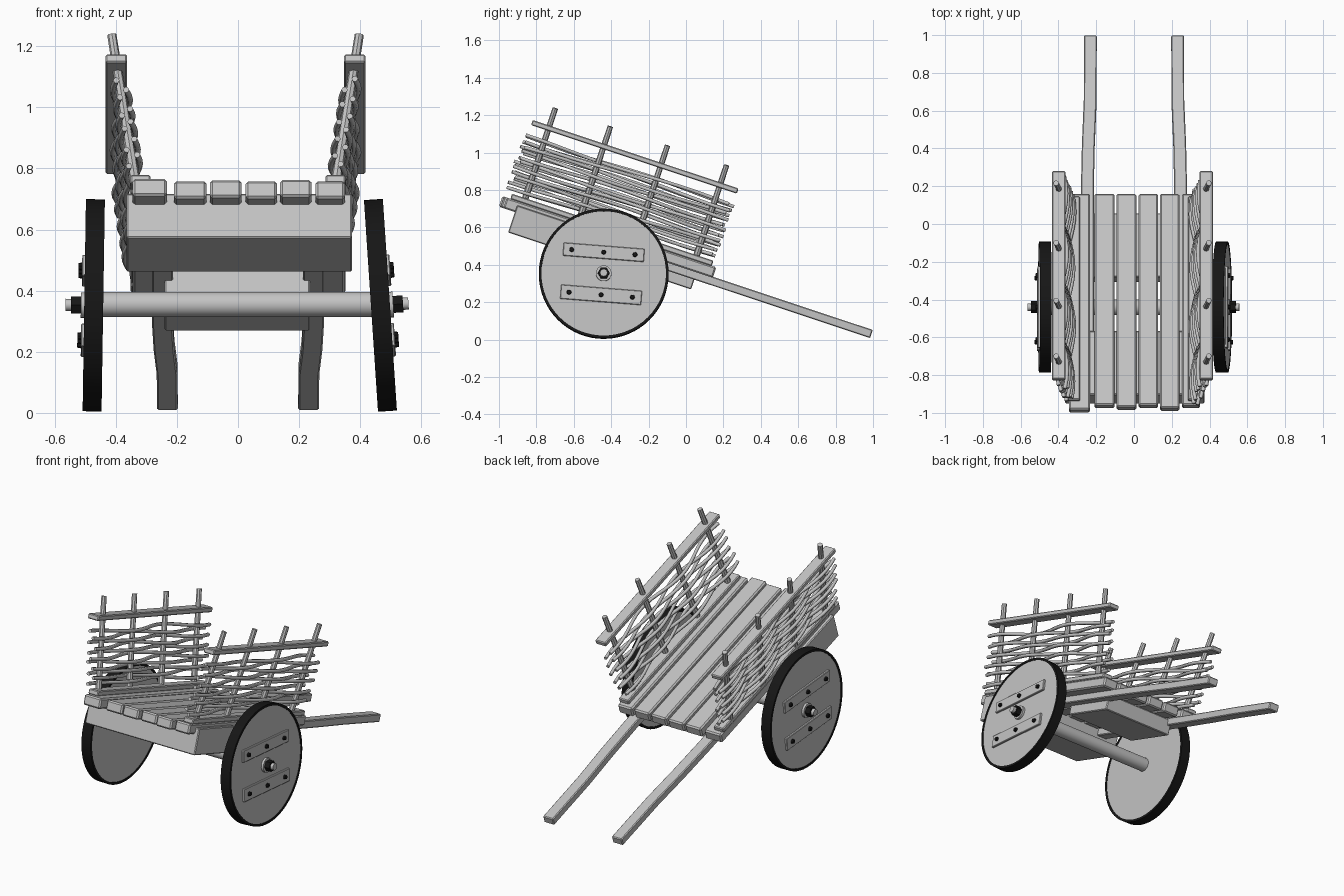
import bpy, bmesh, math, random
from mathutils import Matrix, Vector

random.seed(4)
if "Cube" in bpy.data.objects:
    bpy.data.objects.remove(bpy.data.objects["Cube"], do_unlink=True)


def material(name, value):
    m = bpy.data.materials.new(name)
    m.use_nodes = True
    colour = (value, value, value, 1)
    m.diffuse_color = colour
    m.node_tree.nodes["Principled BSDF"].inputs["Base Color"].default_value = colour
    return m


WOOD = material("grey wood", 0.55)
BLACK = material("black iron", 0.008)

# The cart bed rests tipped back on its handles
TILT = Matrix.Translation((0, -0.42, 0.57)) @ Matrix.Rotation(math.radians(-18.4), 4, 'X')


def finish(name, bm, frame, mat, bevel=0.0, smooth=False):
    bmesh.ops.recalc_face_normals(bm, faces=bm.faces)
    mesh = bpy.data.meshes.new(name)
    bm.to_mesh(mesh)
    bm.free()
    mesh.materials.append(mat)
    ob = bpy.data.objects.new(name, mesh)
    bpy.context.collection.objects.link(ob)
    ob.matrix_world = frame
    if bevel:
        mod = ob.modifiers.new("worn edges", 'BEVEL')
        mod.width = bevel
        mod.segments = 1
    if smooth:
        bpy.ops.object.select_all(action='DESELECT')
        ob.select_set(True)
        bpy.context.view_layer.objects.active = ob
        bpy.ops.object.shade_smooth_by_angle(angle=math.radians(35))
    return ob


def box(name, xs, ys, zs, frame=TILT, mat=WOOD, bevel=0.005):
    bm = bmesh.new()
    bmesh.ops.create_cube(bm, size=1)
    for v in bm.verts:
        v.co = [lo + (c + 0.5) * (hi - lo) for c, (lo, hi) in zip(v.co, (xs, ys, zs))]
    return finish(name, bm, frame, mat, bevel)


def rod(name, a, b, r1, r2=None, frame=TILT, mat=WOOD, sides=8):
    a, b = Vector(a), Vector(b)
    d = b - a
    bm = bmesh.new()
    bmesh.ops.create_cone(bm, cap_ends=True, segments=sides, radius1=r1,
                          radius2=r2 or r1, depth=d.length)
    turn = Vector((0, 0, 1)).rotation_difference(d).to_matrix().to_4x4()
    bm.transform(Matrix.Translation((a + b) / 2) @ turn)
    return finish(name, bm, frame, mat, smooth=sides > 6)


# Floor planks
planks = [(-0.345, -0.233, -0.595), (-0.21, -0.103, -0.57), (-0.092, 0.012, -0.58),
          (0.025, 0.128, -0.57), (0.138, 0.24, -0.586), (0.253, 0.35, -0.57)]
for i, (x0, x1, front) in enumerate(planks):
    box(f"floor_plank_{i + 1}", (x0, x1), (front, 0.61), (-0.05, 0.01), bevel=0.008)

# Under-frame blocks
box("front_block", (-0.365, 0.373), (-0.505, -0.15), (-0.165, -0.012))
box("rear_block", (-0.24, 0.235), (0.165, 0.52), (-0.145, -0.052))


def handle(name, side):
    path = [(-0.15, 0.247), (0.65, 0.247), (0.9, 0.242), (1.15, 0.232), (1.51, 0.231)]
    bm = bmesh.new()
    rings = []
    for y, x in path:
        rings.append([bm.verts.new((side * x + dx, y, z)) for dx, z in
                      ((-0.034, -0.09), (0.034, -0.09), (0.034, -0.044), (-0.034, -0.044))])
    for a, b in zip(rings, rings[1:]):
        for k in range(4):
            n = (k + 1) % 4
            bm.faces.new((a[k], a[n], b[n], b[k]))
    bm.faces.new(rings[0])
    bm.faces.new(rings[-1])
    finish(name, bm, TILT, WOOD, bevel=0.005)


POSTS = (-0.475, -0.165, 0.157, 0.49)


def lean(z):
    return 0.318 + 0.15 * z


def weave(name, side, shift):
    # Thin rods passing in and out of the posts, alternating by row
    cu = bpy.data.curves.new(name, 'CURVE')
    cu.dimensions = '3D'
    cu.bevel_depth = 0.0105
    cu.bevel_resolution = 1
    cu.use_fill_caps = True
    rows, steps, pitch = 11, 24, 0.322
    for r in range(rows):
        z0 = 0.068 + r * 0.0285
        y0 = -0.575 + random.uniform(-0.02, 0.015)
        y1 = 0.58 + random.uniform(-0.015, 0.02)
        sway = random.uniform(0, 6)
        sp = cu.splines.new('POLY')
        sp.points.add(steps)
        for i, p in enumerate(sp.points):
            y = y0 + (y1 - y0) * i / steps
            z = z0 + 0.006 * math.sin(y * 7 + sway)
            wave = 0.025 * math.cos(math.pi * (y - POSTS[0]) / pitch) * (-1) ** r
            p.co = (side * (lean(z) + wave) + shift, y, z, 1)
    cu.materials.append(WOOD)
    ob = bpy.data.objects.new(name, cu)
    bpy.context.collection.objects.link(ob)
    ob.matrix_world = TILT


def wheel(name, side, x, camber):
    frame = Matrix.Translation((x, -0.44, 0.352)) @ Matrix.Rotation(math.radians(camber), 4, 'Y')
    rod(name + "_wheel_disc", (-0.028, 0, 0), (0.028, 0, 0), 0.337, frame=frame, sides=64)
    # Tyre ring
    bm = bmesh.new()
    n = 64
    rings = []
    for k in range(n):
        a = 2 * math.pi * k / n
        rings.append([bm.verts.new((px, r * math.cos(a), r * math.sin(a))) for px, r in
                      ((-0.031, 0.333), (-0.031, 0.347), (0.031, 0.347), (0.031, 0.333))])
    for k in range(n):
        a, b = rings[k], rings[(k + 1) % n]
        for j in range(4):
            bm.faces.new((a[j], a[(j + 1) % 4], b[(j + 1) % 4], b[j]))
    finish(name + "_tyre", bm, frame, BLACK, smooth=True)

    # Cross battens with bolts on the outer face
    def out(a, b):
        return tuple(sorted((side * a, side * b)))
    for label, y, z, h in (("upper", 0, 0.113, 0.035), ("lower", -0.014, -0.115, 0.038)):
        f = frame @ Matrix.Translation((0, y, z)) @ Matrix.Rotation(math.radians(-4.5), 4, 'X')
        box(f"{name}_{label}_batten", out(0.02, 0.04), (-0.217, 0.217), (-h, h), f, bevel=0.003)
        for i, by in enumerate((-0.172, 0, 0.168)):
            rod(f"{name}_{label}_bolt_{i + 1}", (side * 0.035, by, 0), (side * 0.052, by, 0),
                0.014, 0.011, f, BLACK)
    # Hub washer, nut and axle tip
    rod(name + "_hub_washer", (side * 0.02, 0, 0), (side * 0.042, 0, 0), 0.042, frame=frame, sides=20)
    rod(name + "_hub_nut", (side * 0.04, 0, 0), (side * 0.074, 0, 0), 0.032, frame=frame,
        mat=BLACK, sides=6)
    rod(name + "_axle_tip", (side * 0.04, 0, 0), (side * 0.092, 0, 0), 0.02, frame=frame, sides=12)


# Axle
rod("axle", (-0.46, -0.44, 0.355), (0.45, -0.44, 0.355), 0.041, frame=Matrix(), sides=24)

for name, side, shift, wx, camber in (("left", 1, -0.003, 0.466, -3.8),
                                      ("right", -1, -0.013, -0.472, 0.9)):
    wheel(name, side, wx, camber)
    handle(name + "_handle", side)
    # Wicker side panel
    xs = sorted((side * 0.287, side * 0.352))
    box(name + "_bottom_rail", xs, (-0.55, 0.585), (0.008, 0.038))
    xs = sorted((side * 0.35 + shift, side * 0.42 + shift))
    box(name + "_top_rail", xs, (-0.57, 0.59), (0.418, 0.447))
    for i, y in enumerate(POSTS):
        rod(f"{name}_post_{i + 1}", (side * lean(0) + shift, y, 0),
            (side * lean(0.545) + shift, y, 0.545), 0.018, 0.015)
    weave(name + "_wicker", side, shift)
